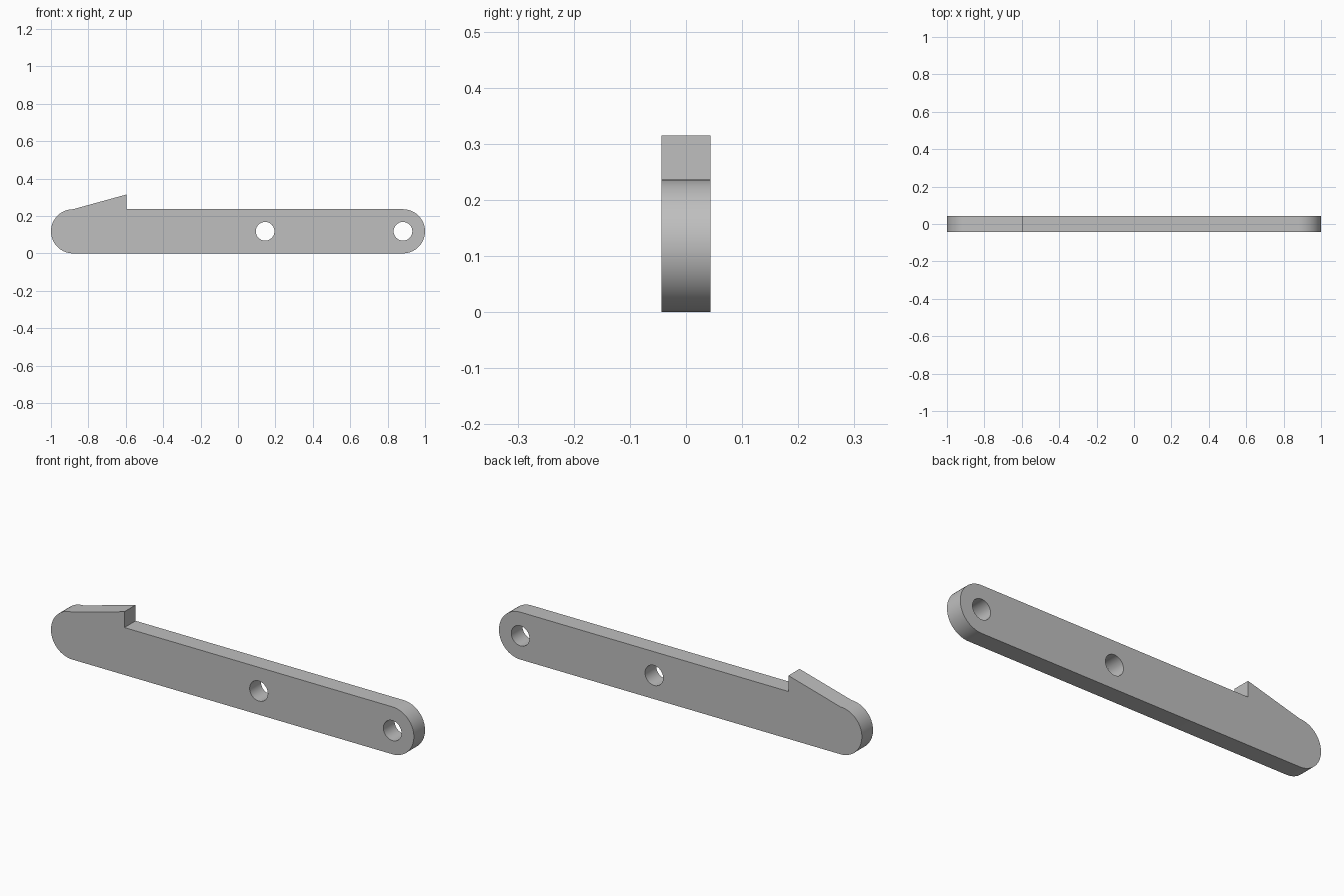
import bpy
import bmesh
from math import sin, cos, pi, radians
from mathutils import Vector

cube = bpy.data.objects.get("Cube")
if cube:
    bpy.data.objects.remove(cube)

RADIUS = 0.118          # rounded ends, half the bar height
END_X = 1 - RADIUS      # centre of each rounded end
HALF_DEPTH = 0.044
HOLE_RADIUS = 0.05
HOOK_X, HOOK_TOP = -0.595, 0.315


def arc(cx, radius, start, end, steps):
    """Points on an arc around the bar's centre line."""
    angles = [start + (end - start) * i / steps for i in range(steps + 1)]
    return [(cx + radius * cos(a), RADIUS + radius * sin(a)) for a in angles]


def add_loop(bm, points):
    """Closed edge loop in the front plane."""
    verts = [bm.verts.new((x, -HALF_DEPTH, z)) for x, z in points]
    for a, b in zip(verts, verts[1:] + verts[:1]):
        bm.edges.new((a, b))


# Outline: right end, hook step and ramp, left end
outline = arc(END_X, RADIUS, -pi / 2, pi / 2, 32)
outline += [(HOOK_X, 2 * RADIUS), (HOOK_X, HOOK_TOP)]
outline += arc(-END_X, RADIUS, pi / 2, 3 * pi / 2, 32)

bm = bmesh.new()
add_loop(bm, outline)

# Pivot holes in the middle and at the right end
for hole_x in (0.145, END_X):
    add_loop(bm, arc(hole_x, HOLE_RADIUS, 0, 2 * pi, 40)[:-1])

# Fill the profile around the holes and give it thickness
bmesh.ops.triangle_fill(bm, use_beauty=True, edges=bm.edges[:], normal=Vector((0, -1, 0)))
extruded = bmesh.ops.extrude_face_region(bm, geom=bm.faces[:], use_keep_orig=True)
back = [g for g in extruded["geom"] if isinstance(g, bmesh.types.BMVert)]
bmesh.ops.translate(bm, verts=back, vec=(0, 2 * HALF_DEPTH, 0))
bmesh.ops.recalc_face_normals(bm, faces=bm.faces[:])

mesh = bpy.data.meshes.new("hooked_lever")
bm.to_mesh(mesh)
bm.free()
lever = bpy.data.objects.new("hooked_lever", mesh)
bpy.context.collection.objects.link(lever)

# Plain grey material
grey = bpy.data.materials.new("grey")
grey.use_nodes = True
colour = (0.52, 0.52, 0.52, 1)
grey.diffuse_color = colour
grey.node_tree.nodes["Principled BSDF"].inputs["Base Color"].default_value = colour
mesh.materials.append(grey)

# Smooth round ends and holes, sharp rims
bpy.ops.object.select_all(action="DESELECT")
lever.select_set(True)
bpy.context.view_layer.objects.active = lever
bpy.ops.object.shade_smooth_by_angle(angle=radians(14))
